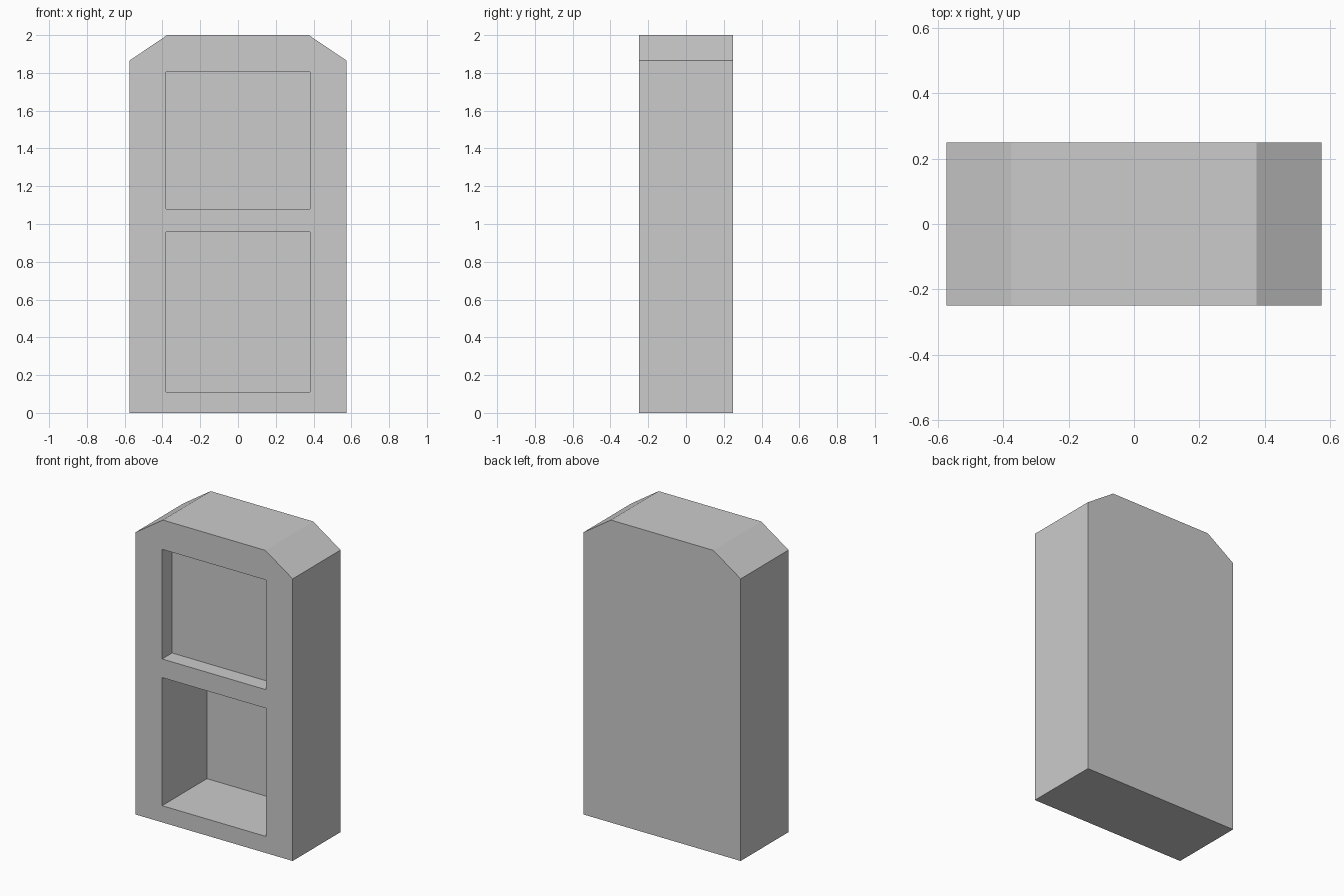
import bpy
import bmesh

default_cube = bpy.data.objects.get("Cube")
if default_cube:
    bpy.data.objects.remove(default_cube, do_unlink=True)

HALF_DEPTH = 0.25

grey = bpy.data.materials.new("plain grey")
grey.use_nodes = True
grey.diffuse_color = (0.6, 0.6, 0.6, 1)
grey.node_tree.nodes["Principled BSDF"].inputs["Base Color"].default_value = (0.6, 0.6, 0.6, 1)


def extruded_profile(name, outline, y_front, y_back):
    """Extrude an x-z outline from y_front to y_back."""
    bm = bmesh.new()
    face = bm.faces.new([bm.verts.new((x, y_front, z)) for x, z in outline])
    moved = bmesh.ops.extrude_face_region(bm, geom=[face])["geom"]
    verts = [v for v in moved if isinstance(v, bmesh.types.BMVert)]
    bmesh.ops.translate(bm, verts=verts, vec=(0, y_back - y_front, 0))
    bmesh.ops.recalc_face_normals(bm, faces=bm.faces[:])
    mesh = bpy.data.meshes.new(name)
    bm.to_mesh(mesh)
    bm.free()
    mesh.materials.append(grey)
    obj = bpy.data.objects.new(name, mesh)
    bpy.context.collection.objects.link(obj)
    return obj


def cut_recess(body, name, bottom, top, depth, half_width=0.38):
    """Cut a rectangular recess into the front of the body."""
    outline = [(-half_width, bottom), (half_width, bottom),
               (half_width, top), (-half_width, top)]
    cutter = extruded_profile(name, outline, -HALF_DEPTH - 0.1, -HALF_DEPTH + depth)
    cutter.hide_render = True
    cut = body.modifiers.new(name, "BOOLEAN")
    cut.operation = "DIFFERENCE"
    cut.solver = "EXACT"
    cut.object = cutter
    bpy.context.view_layer.objects.active = body
    bpy.ops.object.modifier_apply(modifier=cut.name)
    bpy.data.objects.remove(cutter, do_unlink=True)


# Cabinet body with sloped top corners
right_side = [(0.575, 0), (0.575, 1.865), (0.375, 2)]
left_side = [(-x, z) for x, z in reversed(right_side)]
body = extruded_profile("cabinet_body", right_side + left_side, -HALF_DEPTH, HALF_DEPTH)

# Shallow upper panel and deep lower compartment
cut_recess(body, "upper_recess", 1.08, 1.805, 0.104)
cut_recess(body, "lower_recess", 0.11, 0.957, 0.468)
